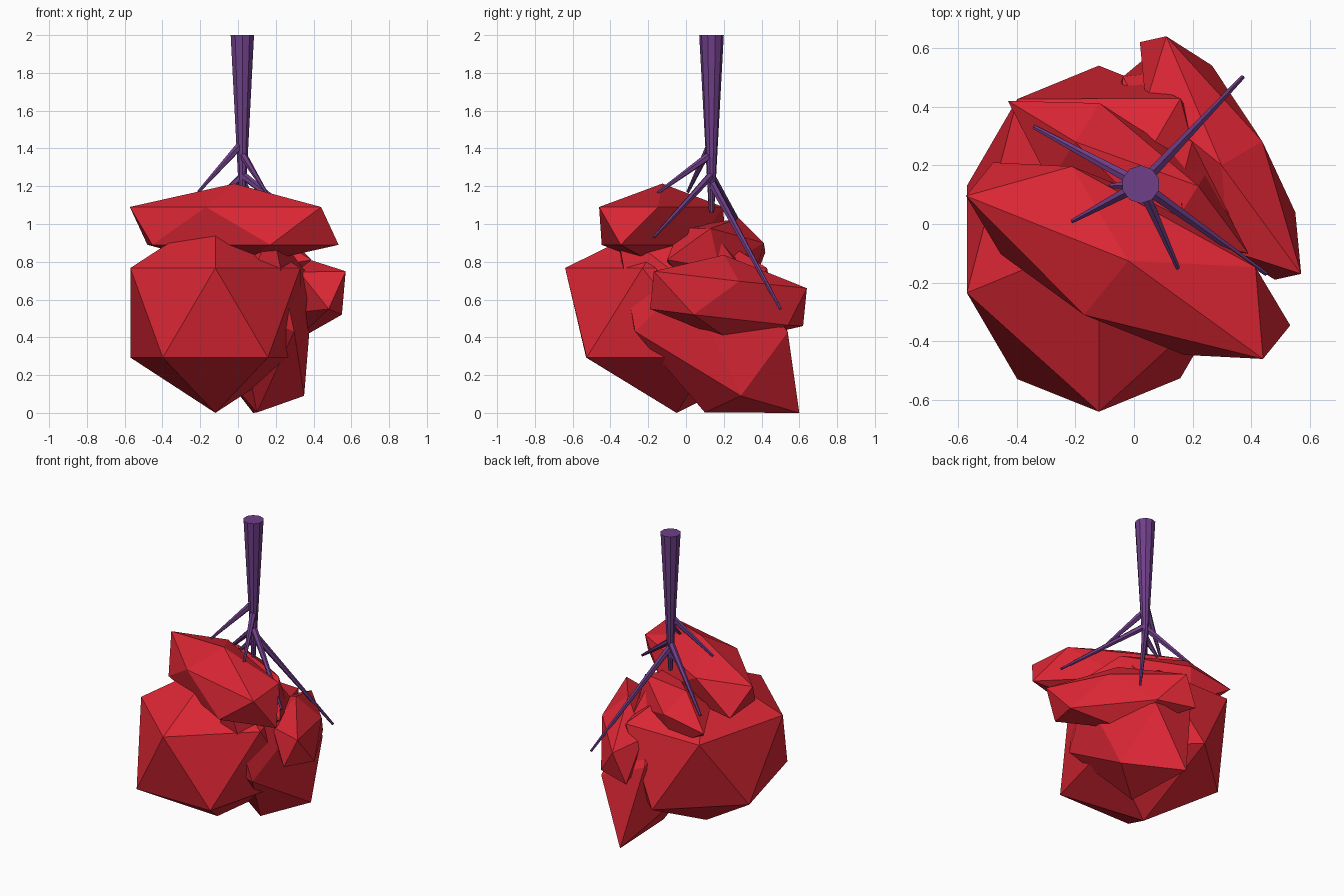
import bpy, bmesh
from mathutils import Vector, Matrix

if "Cube" in bpy.data.objects:
    bpy.data.objects.remove(bpy.data.objects["Cube"])


def material(name, rgb):
    m = bpy.data.materials.new(name)
    m.diffuse_color = (*rgb, 1)
    m.use_nodes = True
    m.node_tree.nodes["Principled BSDF"].inputs["Base Color"].default_value = m.diffuse_color
    return m


RED = material("foliage_red", (0.72, 0.02, 0.035))
PURPLE = material("bark_purple", (0.16, 0.05, 0.25))


def finish(name, bm, mat):
    bmesh.ops.recalc_face_normals(bm, faces=bm.faces[:])
    me = bpy.data.meshes.new(name)
    bm.to_mesh(me)
    bm.free()
    me.materials.append(mat)
    ob = bpy.data.objects.new(name, me)
    bpy.context.collection.objects.link(ob)
    return ob


def clump(name, center, p, q, r):
    """Stretched icosahedron; p, q, r are one face's corners from the centre."""
    bm = bmesh.new()
    bmesh.ops.create_icosphere(bm, subdivisions=1, radius=1)
    bm.faces.ensure_lookup_table()
    src = Matrix([v.co for v in bm.faces[0].verts]).transposed()
    dst = Matrix([Vector(p), Vector(q), Vector(r)]).transposed()
    m = dst @ src.inverted()
    for v in bm.verts:
        v.co = m @ v.co + Vector(center)
    finish(name, bm, RED)


def limb(name, a, b, r1, r2, sides):
    """Tapered rod from a to b."""
    a, b = Vector(a), Vector(b)
    d = b - a
    bm = bmesh.new()
    rot = d.to_track_quat('Z', 'Y').to_matrix().to_4x4()
    bmesh.ops.create_cone(bm, cap_ends=True, segments=sides, radius1=r1, radius2=r2,
                          depth=d.length,
                          matrix=Matrix.Translation((a + b) / 2) @ rot)
    finish(name, bm, PURPLE)


# Trunk, thick end up
TX, TY = 0.023, 0.135
limb("trunk", (TX, TY, 2.0), (TX, TY, 1.06), 0.065, 0.014, 10)

# Branches: start height, tip
branches = [
    (1.43, (-0.21, 0.01, 1.17)),
    (1.37, (0.15, -0.15, 1.165)),
    (1.26, (0.45, -0.17, 0.93)),
    (1.25, (-0.34, 0.33, 0.92)),
    (1.22, (0.37, 0.50, 0.55)),
    (1.18, (-0.08, 0.13, 1.08)),
]
for i, (z, tip) in enumerate(branches):
    limb(f"branch_{i + 1}", (TX, TY, z), tip, 0.022, 0.008, 6)

# Foliage clumps
clump("foliage_main", (-0.12, -0.05, 0.53),
      (0, 0, 0.53), (0, -0.59, 0.237), (0.45, -0.18, 0.237))
clump("foliage_upper", (-0.02, -0.125, 0.99),
      (0, 0, 0.224), (-0.15, -0.185, 0.1), (0.46, -0.335, 0.1))
clump("foliage_side", (0.295, 0.225, 0.605),
      (0.275, -0.395, 0.145), (0.185, -0.415, -0.055), (0.255, -0.185, -0.085))
clump("foliage_lower", (0.13, 0.116, 0.49),
      (-0.03, -0.016, -0.488), (-0.05, 0.484, -0.49), (0.22, 0.174, -0.40))
clump("foliage_back", (-0.02, 0.16, 0.83),
      (-0.41, 0.26, 0.02), (-0.18, 0.12, 0.20), (-0.097, 0.252, 0.07))
